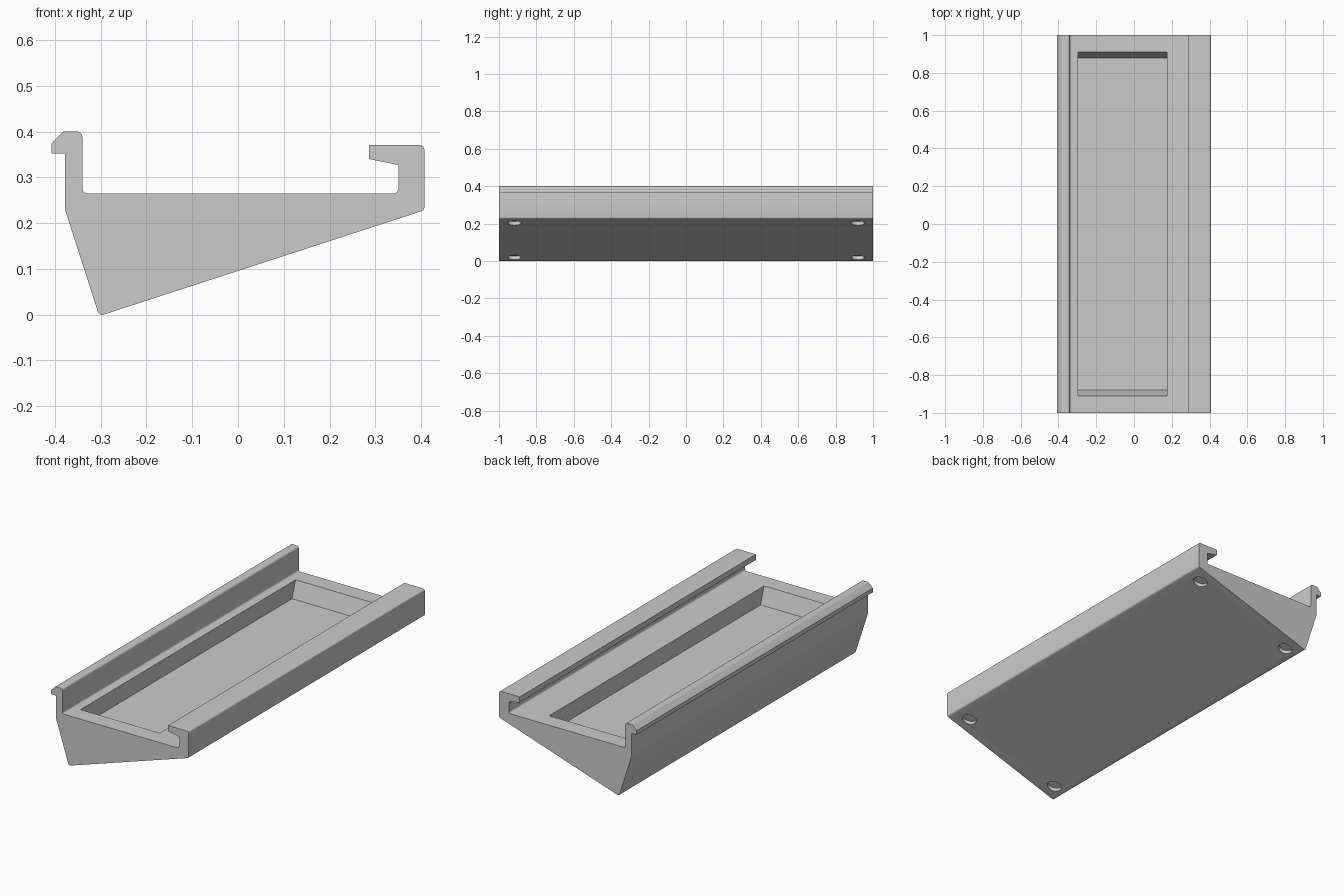
import bpy, bmesh, math
from mathutils import Vector, Matrix

cube = bpy.data.objects.get("Cube")
if cube:
    bpy.data.objects.remove(cube, do_unlink=True)

grey = bpy.data.materials.new("plain grey")
grey.use_nodes = True
grey.diffuse_color = (0.6, 0.6, 0.6, 1)
grey.node_tree.nodes["Principled BSDF"].inputs["Base Color"].default_value = (0.6, 0.6, 0.6, 1)


def new_object(name, bm):
    bmesh.ops.recalc_face_normals(bm, faces=bm.faces)
    mesh = bpy.data.meshes.new(name)
    bm.to_mesh(mesh)
    bm.free()
    mesh.materials.append(grey)
    obj = bpy.data.objects.new(name, mesh)
    bpy.context.collection.objects.link(obj)
    return obj


def fillet(points, steps=5):
    """Round each (x, z, radius) corner with a tangent arc."""
    out = []
    for i, (x, z, r) in enumerate(points):
        p = Vector((x, z))
        if r == 0:
            out.append(p)
            continue
        a = (Vector(points[i - 1][:2]) - p).normalized()
        b = (Vector(points[(i + 1) % len(points)][:2]) - p).normalized()
        half = a.angle(b) / 2
        centre = p + (a + b).normalized() * r / math.sin(half)
        start = p + a * r / math.tan(half) - centre
        end = p + b * r / math.tan(half) - centre
        out += [centre + start.lerp(end, k / steps).normalized() * r
                for k in range(steps + 1)]
    return out


def extrude_profile(name, points, y0, y1):
    bm = bmesh.new()
    face = bm.faces.new([bm.verts.new((p.x, y0, p.y)) for p in points])
    grown = bmesh.ops.extrude_face_region(bm, geom=[face], use_keep_orig=True)["geom"]
    verts = [g for g in grown if isinstance(g, bmesh.types.BMVert)]
    bmesh.ops.translate(bm, verts=verts, vec=(0, y1 - y0, 0))
    return new_object(name, bm)


# Wedge body with a clip rail on each long edge
profile = [
    (-0.303, -0.003, 0.01), (0.407, 0.228, 0.01), (0.407, 0.37, 0.01),
    (0.286, 0.37, 0), (0.286, 0.34, 0), (0.35, 0.327, 0),
    (0.35, 0.265, 0.01), (-0.34, 0.265, 0.01), (-0.34, 0.4, 0.012),
    (-0.382, 0.4, 0.005), (-0.407, 0.374, 0), (-0.407, 0.352, 0),
    (-0.378, 0.352, 0), (-0.378, 0.23, 0.01),
]
body = extrude_profile("wedge_rail_body", fillet(profile), -1, 1)
cutters = []

# Tray pocket with sloping ends, carried above the deck at the same slope
floor, deck = 0.175, 0.265
top = 2 * deck - floor
bm = bmesh.new()
bmesh.ops.create_cube(bm, size=1)
for v in bm.verts:
    upper = v.co.z > 0
    v.co = Vector((0.174 if v.co.x > 0 else -0.296,
                   math.copysign(0.94 if upper else 0.88, v.co.y),
                   top if upper else floor))
cutters.append(new_object("pocket_cutter", bm))

# Round foot recesses, square to the sloping underside
slope = math.atan2(0.231, 0.71)
for x in (-0.238, 0.328):
    for y in (-0.918, 0.918):
        bm = bmesh.new()
        bmesh.ops.create_cone(bm, cap_ends=True, segments=32,
                              radius1=0.036, radius2=0.036, depth=0.04)
        z = (x + 0.303) * math.tan(slope) - 0.003
        bm.transform(Matrix.Translation((x, y, z)) @ Matrix.Rotation(-slope, 4, "Y"))
        cutters.append(new_object("foot_cutter", bm))

bpy.ops.object.select_all(action="DESELECT")
body.select_set(True)
bpy.context.view_layer.objects.active = body
for cutter in cutters:
    cutter.hide_render = True
    mod = body.modifiers.new("cut", "BOOLEAN")
    mod.operation = "DIFFERENCE"
    mod.solver = "EXACT"
    mod.object = cutter
    bpy.ops.object.modifier_apply(modifier=mod.name)
    bpy.data.objects.remove(cutter, do_unlink=True)

bpy.ops.object.shade_smooth_by_angle(angle=math.radians(30))
